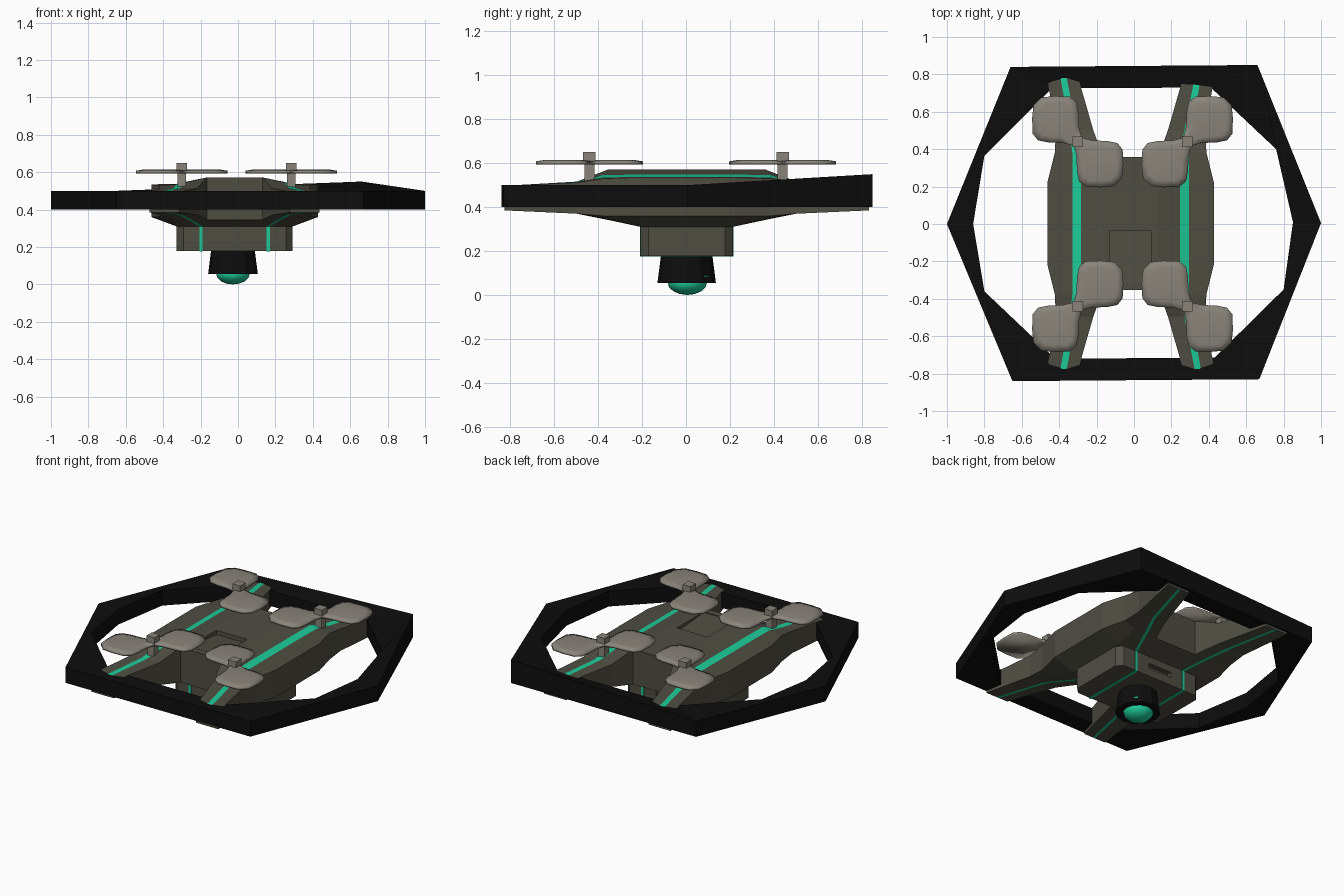
import bpy, bmesh, math
from mathutils import Matrix

if "Cube" in bpy.data.objects:
    bpy.data.objects.remove(bpy.data.objects["Cube"])

CX, CY = -0.018, 0.003          # hull centre


def mat(name, col):
    m = bpy.data.materials.new(name)
    m.diffuse_color = (*col, 1)
    m.use_nodes = True
    m.node_tree.nodes["Principled BSDF"].inputs["Base Color"].default_value = m.diffuse_color
    return m


OLIVE = mat("olive grey", (0.078, 0.075, 0.055))
TEAL = mat("teal", (0.012, 0.60, 0.32))
BLACK = mat("black", (0.004, 0.004, 0.004))
GREY = mat("warm grey", (0.25, 0.23, 0.195))


def finish(name, bm, *mats, smooth=False):
    bmesh.ops.remove_doubles(bm, verts=bm.verts, dist=1e-5)
    bmesh.ops.recalc_face_normals(bm, faces=bm.faces)
    me = bpy.data.meshes.new(name)
    bm.to_mesh(me)
    bm.free()
    for m in mats:
        me.materials.append(m)
    for p in me.polygons:
        p.use_smooth = smooth
    ob = bpy.data.objects.new(name, me)
    bpy.context.collection.objects.link(ob)
    return ob


def face(bm, pts, mi=0):
    f = bm.faces.new([bm.verts.new(p) for p in pts])
    f.material_index = mi


def box(name, lo, hi, m, rot=None):
    bm = bmesh.new()
    bmesh.ops.create_cube(bm, size=1)
    for v in bm.verts:
        v.co = [lo[i] + (v.co[i] + 0.5) * (hi[i] - lo[i]) for i in range(3)]
    if rot:
        bmesh.ops.transform(bm, matrix=rot, verts=bm.verts)
    return finish(name, bm, m)


def prism(name, pts, axis, a, b, m):
    """Extrude a 2D outline along z (axis 2) or x (axis 0)."""
    put = (lambda p, t: (p[0], p[1], t)) if axis == 2 else (lambda p, t: (t, p[0], p[1]))
    bm = bmesh.new()
    face(bm, [put(p, a) for p in pts])
    face(bm, [put(p, b) for p in pts])
    for p, q in zip(pts, pts[1:] + pts[:1]):
        face(bm, [put(p, a), put(q, a), put(q, b), put(p, b)])
    return finish(name, bm, m)


def cut(ob, cutter):
    cutter.hide_render = True
    cutter.hide_viewport = False
    cutter.display_type = 'WIRE'
    md = ob.modifiers.new("recess", 'BOOLEAN')
    md.operation = 'DIFFERENCE'
    md.solver = 'EXACT'
    md.object = cutter


# --- guard ring: six outer corners, ten inner corners, one corner raised
outer = [(1, .005, .5), (.66, .85, .55), (-.66, .84, .5), (-1, 0, .5), (-.65, -.84, .5), (.67, -.83, .5)]
inner = [(.85, .01), (.76, .40), (.41, .73), (-.44, .725), (-.80, .365),
         (-.86, 0), (-.80, -.36), (-.42, -.72), (.43, -.715), (.80, -.35)]
pair = [0, 1, 1, 2, 2, 3, 4, 4, 5, 5]
bm = bmesh.new()
for i in range(10):
    j = (i + 1) % 10
    o, q = outer[pair[i]], outer[pair[j]]
    a, b = inner[i], inner[j]
    for top in (True, False):
        z = .5 if top else .4
        P = [(*a, z), (*b, z), q if top else (*q[:2], .4)]
        if pair[i] != pair[j]:
            P.append(o if top else (*o[:2], .4))
        face(bm, P)
    face(bm, [(*a, .4), (*b, .4), (*b, .5), (*a, .5)])
    if pair[i] != pair[j]:
        face(bm, [o, q, (*q[:2], .4), (*o[:2], .4)])
finish("guard_ring", bm, BLACK)

# --- hull with four arms: one quarter as rows of points, mirrored twice
top = [
    [(0, 0, .572), (.148, 0, .572), (.265, 0, .548), (.312, 0, .537), (.445, 0, .535)],
    [(0, .22, .572), (.148, .22, .572), (.265, .22, .548), (.312, .22, .537), (.445, .22, .535)],
    [(0, .355, .572), (.148, .355, .572), (.265, .38, .546), (.312, .38, .535), (.405, .38, .53)],
    [None, (.20, .50, .514), (.288, .50, .516), (.325, .50, .514), (.40, .50, .512)],
    [None, (.295, .83, .496), (.352, .83, .497), (.385, .83, .497), (.455, .83, .496)]]
bot = [
    [(0, 0, .31), (.148, 0, .31), (.171, 0, .31), (.189, 0, .31), (.31, 0, .31), (.445, 0, .36)],
    [(0, .21, .31), (.148, .21, .31), (.171, .21, .31), (.189, .21, .31), (.31, .21, .31), (.445, .22, .36)],
    [(0, .355, .345), (.148, .355, .345), (.222, .36, .342), (.242, .36, .342), (.32, .36, .345), (.405, .38, .36)],
    [None, (.20, .50, .37), (.275, .50, .37), (.295, .50, .37), (.34, .50, .37), (.40, .50, .37)],
    [None, (.295, .83, .385), (.360, .83, .385), (.378, .83, .385), (.41, .83, .385), (.455, .83, .385)]]
bm = bmesh.new()
for sx in (1, -1):
    for sy in (1, -1):
        def add(pts, mi=0):
            face(bm, [(CX + sx * x, CY + sy * y, z) for x, y, z in pts], mi)
        for grid in (top, bot):
            for r in range(4):
                for c in range(len(grid[0]) - 1):
                    q = [grid[r][c], grid[r][c + 1], grid[r + 1][c + 1], grid[r + 1][c]]
                    if None not in q:
                        add(q, 1 if c == 2 else 0)
        for r in range(4):          # outer side walls, inner arm walls
            add([top[r][-1], top[r + 1][-1], bot[r + 1][-1], bot[r][-1]])
            if r >= 2:
                add([top[r][1], top[r + 1][1], bot[r + 1][1], bot[r][1]])
        add([top[2][0], top[2][1], bot[2][1], bot[2][0]])
        add(top[4][1:] + bot[4][:0:-1])
hull = finish("hull", bm, OLIVE, TEAL)
cut(hull, prism("hatch_cutter", [(-.035, .62), (-.035, .545), (-.31, .567), (-.31, .62)], 0, -.13, .09, OLIVE))

# --- battery box with bevelled corners, rear slot and wrap-around stripes
hw, hd, ch = .31, .21, .036
outline = [(hw - ch, hd), (hw, hd - ch), (hw, ch - hd), (hw - ch, -hd),
           (ch - hw, -hd), (-hw, ch - hd), (-hw, hd - ch), (ch - hw, hd)]
belly = prism("belly_box", [(CX + x, CY + y) for x, y in outline], 2, .178, .325, OLIVE)
cut(belly, box("slot_cutter", (-.105, .18, .23), (.065, .25, .265), OLIVE))
for s in (1, -1):
    x = CX + s * .18
    box("belly_stripe", (x - .009, CY - .213, .175), (x + .009, CY + .213, .315), TEAL)

# --- camera: black tapered housing, teal dome lens, indicator
bm = bmesh.new()
bmesh.ops.create_cone(bm, cap_ends=True, segments=12, radius1=.133, radius2=.117, depth=.125,
                      matrix=Matrix.Translation((-.027, .003, .1175)))
finish("camera_housing", bm, BLACK)
bm = bmesh.new()
bmesh.ops.create_uvsphere(bm, u_segments=12, v_segments=8, radius=1)
for v in bm.verts:
    v.co = (-.027 + v.co.x * .09, .006 + v.co.y * .09, .057 + v.co.z * .057)
finish("camera_lens", bm, TEAL, smooth=True)
rot = Matrix.Translation((-.027, .003, .085)) @ Matrix.Rotation(math.radians(45), 4, 'Z')
box("camera_indicator", (.122, -.012, -.004), (.131, .012, .004), TEAL, rot)

# --- rotors: square shaft, wider cap and two pillow-shaped blades
half = [(0, .03), (.05, .06), (.11, .115), (.155, .145), (.20, .14), (.26, .085), (.305, .03)]
loop = half + [(u, -w) for u, w in reversed(half)]
for sx in (1, -1):
    for sy in (1, -1):
        px, py = -.008 + sx * .293, sy * .44
        box("rotor_shaft", (px - .023, py - .023, .49), (px + .023, py + .023, .62), GREY)
        box("rotor_cap", (px - .028, py - .028, .612), (px + .028, py + .028, .65), GREY)
        bm = bmesh.new()
        base = math.atan2(sy, sx)
        for ang in (base, base + math.pi):
            def at(p, k, z):
                u, w = .16 + (p[0] - .16) * k, p[1] * k
                return (px + u * math.cos(ang) - w * math.sin(ang),
                        py + u * math.sin(ang) + w * math.cos(ang), z)
            for p, q in zip(loop, loop[1:] + loop[:1]):
                levels = [(1, .594), (1, .608), (.72, .614)]
                for (k0, z0), (k1, z1) in zip(levels, levels[1:]):
                    face(bm, [at(p, k0, z0), at(q, k0, z0), at(q, k1, z1), at(p, k1, z1)])
            face(bm, [at(p, .72, .614) for p in loop])
            face(bm, [at(p, 1, .594) for p in loop])
        finish("rotor_blades", bm, GREY, smooth=True)
